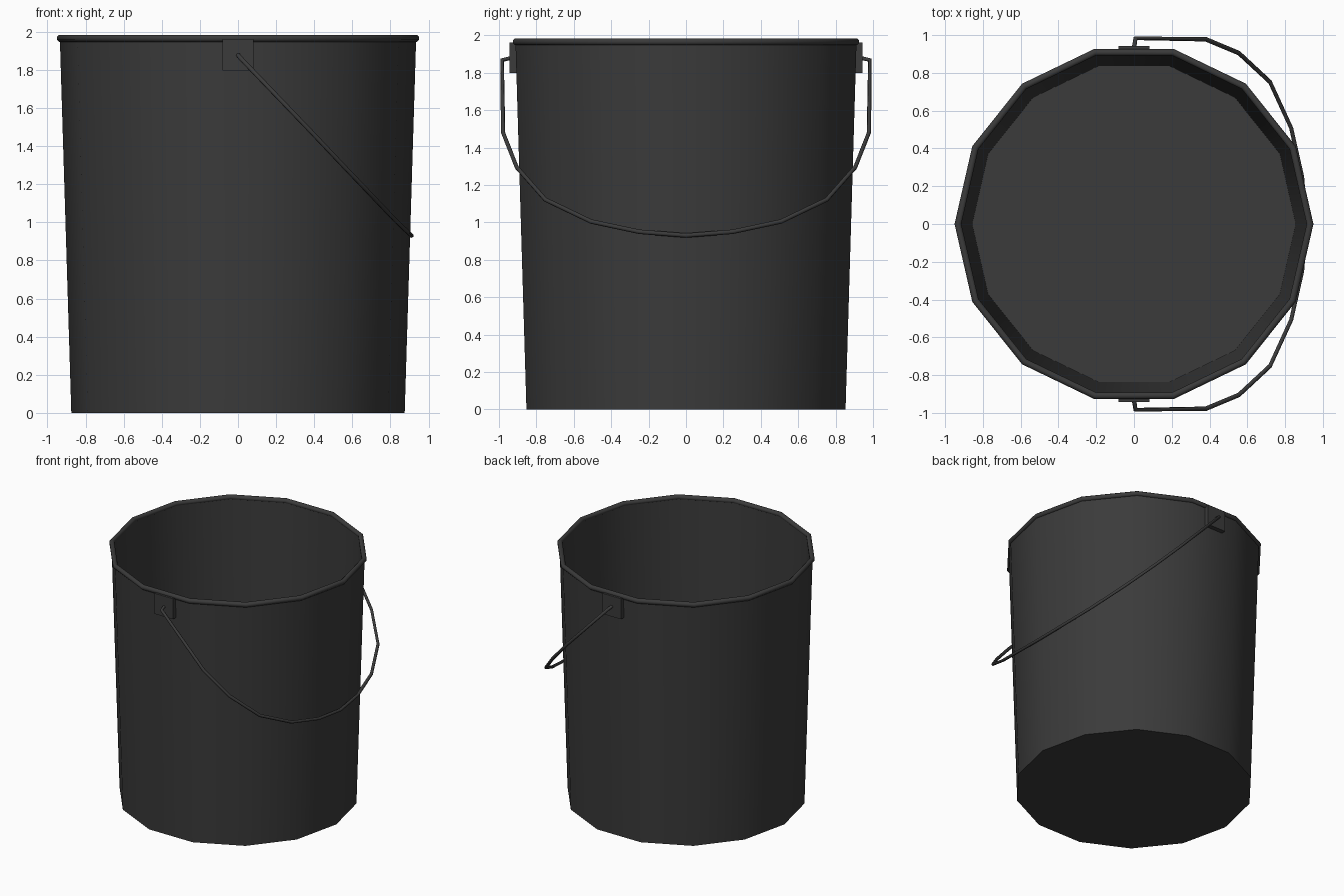
import bpy, bmesh, math

if "Cube" in bpy.data.objects:
    bpy.data.objects.remove(bpy.data.objects["Cube"])

SIDES = 14
dark = bpy.data.materials.new("dark_metal")
dark.diffuse_color = (0.043, 0.043, 0.043, 1)
dark.use_nodes = True
dark.node_tree.nodes["Principled BSDF"].inputs["Base Color"].default_value = dark.diffuse_color


def finish(obj, smooth=True):
    obj.data.materials.append(dark)
    if smooth:
        bpy.ops.object.select_all(action='DESELECT')
        obj.select_set(True)
        bpy.context.view_layer.objects.active = obj
        bpy.ops.object.shade_smooth_by_angle(angle=math.radians(46))


def lathe(name, profile):
    """Revolve a closed (radius, z) profile around the z axis."""
    bm = bmesh.new()
    vs = [bm.verts.new((r, 0, z)) for r, z in profile]
    es = [bm.edges.new((a, b)) for a, b in zip(vs, vs[1:])]
    bmesh.ops.spin(bm, geom=vs + es, cent=(0, 0, 0), axis=(0, 0, 1),
                   angle=math.tau, steps=SIDES)
    bmesh.ops.remove_doubles(bm, verts=bm.verts, dist=1e-4)
    bmesh.ops.recalc_face_normals(bm, faces=bm.faces)
    me = bpy.data.meshes.new(name)
    bm.to_mesh(me)
    bm.free()
    obj = bpy.data.objects.new(name, me)
    bpy.context.collection.objects.link(obj)
    finish(obj)


# Thin tapered shell with a floor
lathe("bucket_body", [(0, 0), (0.875, 0), (0.935, 1.96), (0.917, 1.96),
                      (0.857, 0.02), (0, 0.02)])

# Rolled rim
ring = [(0.932 + 0.0195 * math.cos((i + 0.5) * math.tau / 8),
         1.966 + 0.0195 * math.sin((i + 0.5) * math.tau / 8)) for i in range(8)]
lathe("rim", ring + ring[:1])

# Handle mounting plates on the front and back
for name, side in (("front_bracket", -1), ("back_bracket", 1)):
    bpy.ops.mesh.primitive_cube_add(size=1, location=(0, side * 0.92, 1.88))
    plate = bpy.context.object
    plate.name = name
    plate.scale = (0.165, 0.046, 0.165)
    finish(plate, smooth=False)

# Wire handle, hanging against the right side
half = [(0, 0.93, 1.88), (0.008, 0.983, 1.868), (0.38, 0.978, 1.48),
        (0.555, 0.905, 1.295), (0.72, 0.752, 1.122), (0.832, 0.508, 1.005),
        (0.89, 0.25, 0.95)]
path = half + [(0.91, 0, 0.93)] + [(x, -y, z) for x, y, z in reversed(half)]
curve = bpy.data.curves.new("handle", 'CURVE')
curve.dimensions = '3D'
curve.bevel_depth = 0.012
curve.bevel_resolution = 1
curve.use_fill_caps = True
spline = curve.splines.new('POLY')
spline.points.add(len(path) - 1)
for p, co in zip(spline.points, path):
    p.co = (*co, 1)
handle = bpy.data.objects.new("handle", curve)
bpy.context.collection.objects.link(handle)
finish(handle, smooth=False)
